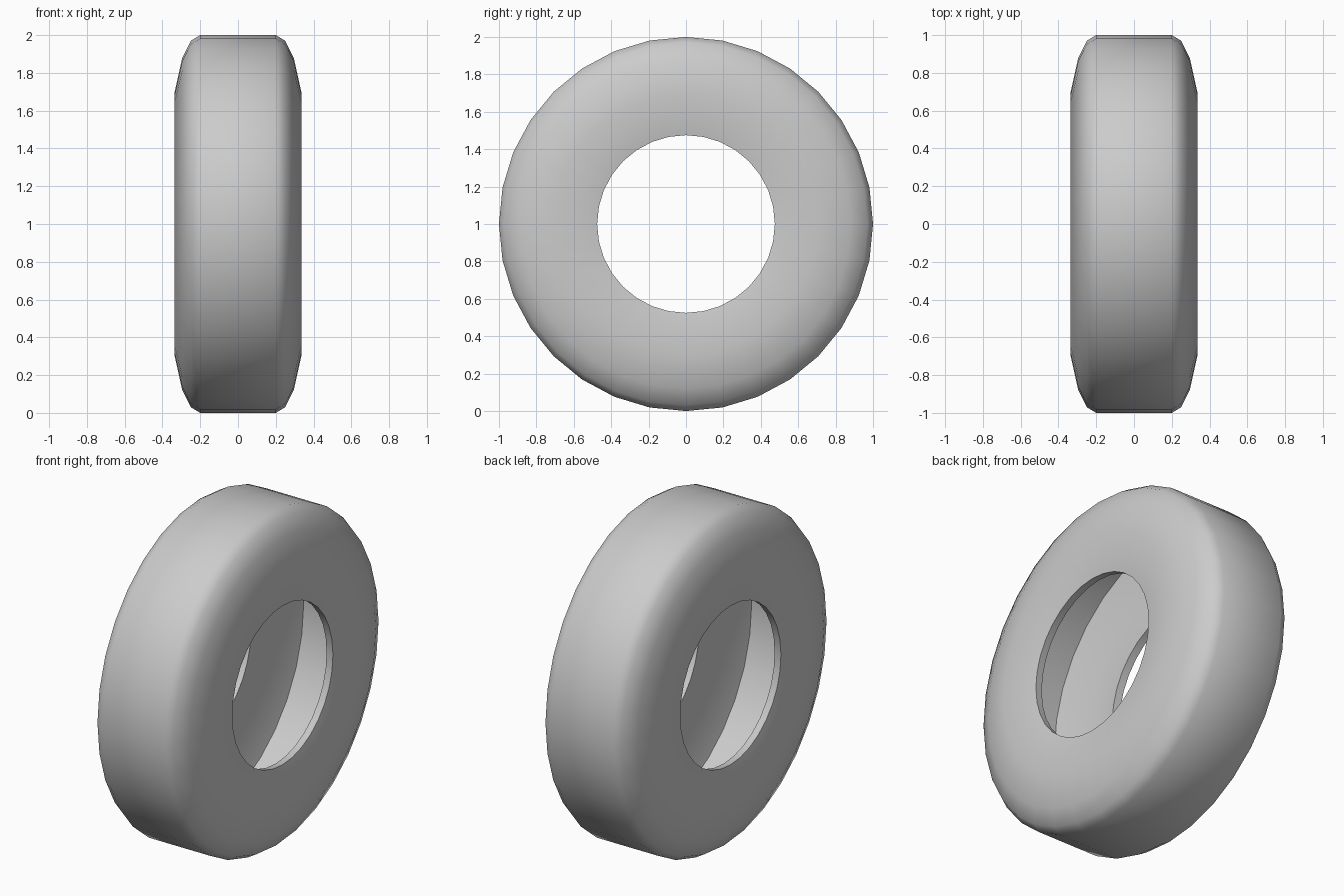
import bpy
import bmesh
import math
from mathutils import Matrix, Vector

if "Cube" in bpy.data.objects:
    bpy.data.objects.remove(bpy.data.objects["Cube"], do_unlink=True)

SEGMENTS = 32


def make_material(name, colour):
    mat = bpy.data.materials.new(name)
    mat.use_nodes = True
    mat.diffuse_color = colour
    mat.node_tree.nodes["Principled BSDF"].inputs["Base Color"].default_value = colour
    return mat


def lathe_x(name, profile, material):
    """Revolve a closed (x, radius) loop about the x axis at height 1."""
    bm = bmesh.new()
    rings = []
    for i in range(SEGMENTS):
        turn = Matrix.Rotation(math.tau * i / SEGMENTS, 3, "X")
        rings.append([bm.verts.new(turn @ Vector((x, 0, r)) + Vector((0, 0, 1)))
                      for x, r in profile])
    count = len(profile)
    for i, ring in enumerate(rings):
        following = rings[(i + 1) % SEGMENTS]
        for j in range(count):
            k = (j + 1) % count
            bm.faces.new((ring[j], ring[k], following[k], following[j]))
    bmesh.ops.recalc_face_normals(bm, faces=bm.faces)
    mesh = bpy.data.meshes.new(name)
    bm.to_mesh(mesh)
    bm.free()
    mesh.materials.append(material)
    obj = bpy.data.objects.new(name, mesh)
    bpy.context.collection.objects.link(obj)
    return obj


rubber = make_material("light grey rubber", (0.6, 0.6, 0.6, 1))

# Half of the tyre section: tread, shoulder, sidewall, bead, then hollow inside
half = [(0.20, 1.0), (0.25, 0.97), (0.295, 0.88), (0.335, 0.70),
        (0.295, 0.475), (0.25, 0.48), (0.265, 0.70), (0.21, 0.92)]
section = half + [(-x, r) for x, r in reversed(half)]
tyre = lathe_x("tyre", section, rubber)

# Smooth rubber with crisp bead and inner corner edges
bpy.ops.object.select_all(action="DESELECT")
tyre.select_set(True)
bpy.context.view_layer.objects.active = tyre
bpy.ops.object.shade_smooth_by_angle(angle=math.radians(40))
